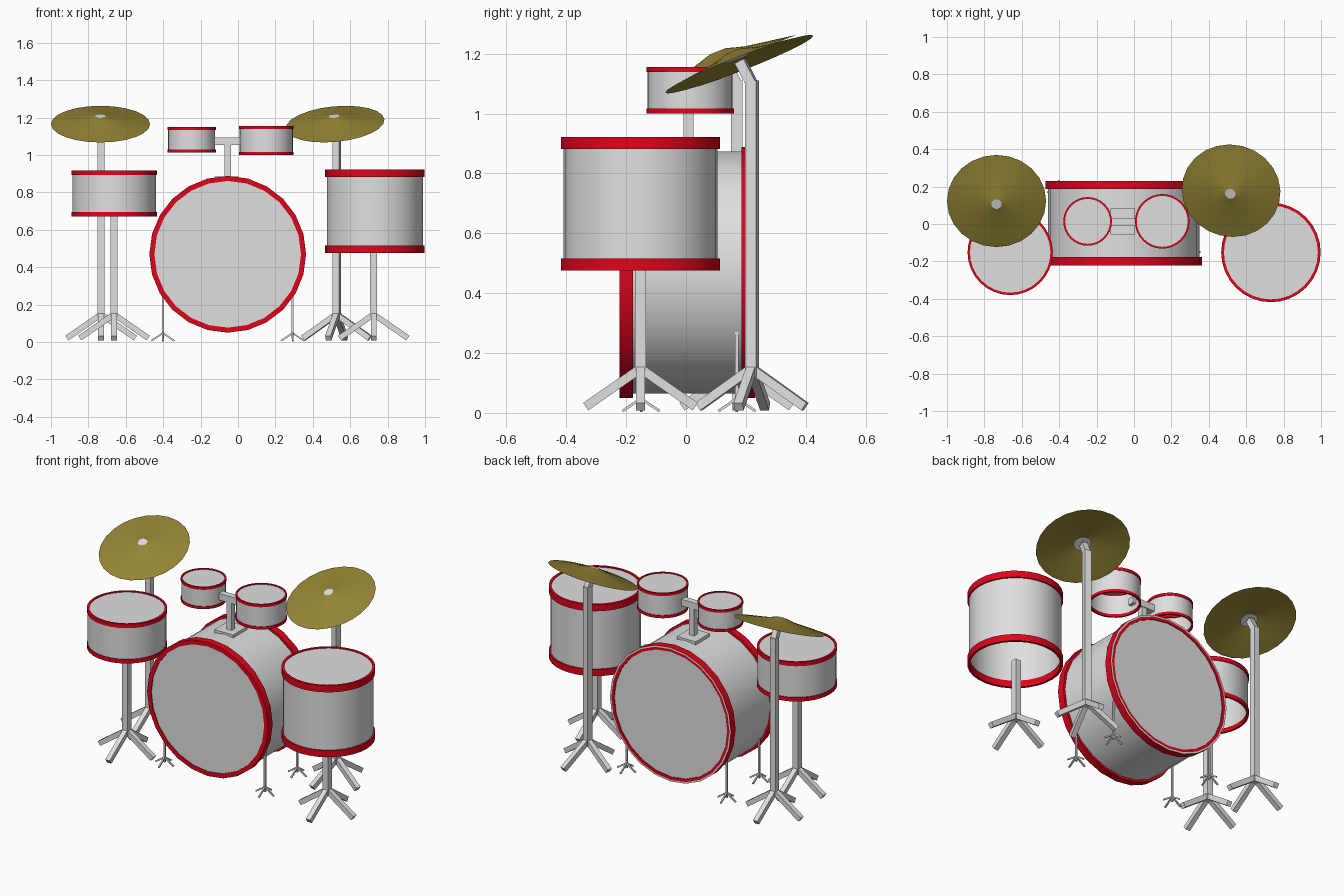
import bpy, bmesh
from math import sin, cos, pi, radians
from mathutils import Matrix, Vector

if "Cube" in bpy.data.objects:
    bpy.data.objects.remove(bpy.data.objects["Cube"])


def material(name, rgb):
    m = bpy.data.materials.new(name)
    m.diffuse_color = (*rgb, 1)
    m.use_nodes = True
    m.node_tree.nodes["Principled BSDF"].inputs["Base Color"].default_value = m.diffuse_color
    return m


GREY = material("light grey", (0.74, 0.74, 0.74))
RED = material("red", (0.75, 0.001, 0.011))
BRASS = material("brass", (0.30, 0.235, 0.036))


def finish(name, bm, mat, matrix=None, smooth=False):
    bmesh.ops.remove_doubles(bm, verts=bm.verts, dist=1e-5)
    bmesh.ops.recalc_face_normals(bm, faces=bm.faces)
    if matrix:
        bm.transform(matrix)
    me = bpy.data.meshes.new(name)
    bm.to_mesh(me)
    bm.free()
    me.materials.append(mat)
    ob = bpy.data.objects.new(name, me)
    bpy.context.collection.objects.link(ob)
    if smooth:
        bpy.ops.object.select_all(action='DESELECT')
        ob.select_set(True)
        bpy.context.view_layer.objects.active = ob
        bpy.ops.object.shade_smooth_by_angle(angle=radians(35))
    return ob


def lathe(name, profile, mat, matrix, n=32, closed=False):
    """Spin (radius, height) points round the local z axis."""
    bm = bmesh.new()
    rings = [[bm.verts.new((r * cos(2 * pi * i / n), r * sin(2 * pi * i / n), z))
              for i in range(n)] for r, z in profile]
    pairs = list(zip(rings, rings[1:]))
    if closed:
        pairs.append((rings[-1], rings[0]))
    for a, b in pairs:
        for i in range(n):
            j = (i + 1) % n
            bm.faces.new((a[i], a[j], b[j], b[i]))
    return finish(name, bm, mat, matrix, True)


def add_beam(bm, a, b, w):
    """Square bar from a to b."""
    a, b = Vector(a), Vector(b)
    d = b - a
    side = Vector((0, 0, 1)).cross(d)
    side = side.normalized() if side.length > 1e-5 else Vector((1, 0, 0))
    up = d.normalized().cross(side)
    rot = Matrix((side, up, d.normalized())).transposed().to_4x4()
    bmesh.ops.create_cube(bm, size=1, matrix=Matrix.Translation((a + b) / 2) @ rot
                          @ Matrix.Diagonal((w, w, d.length, 1)))


def box(name, lo, hi, mat):
    bm = bmesh.new()
    lo, hi = Vector(lo), Vector(hi)
    bmesh.ops.create_cube(bm, size=1, matrix=Matrix.Translation((lo + hi) / 2)
                          @ Matrix.Diagonal((*(hi - lo), 1)))
    return finish(name, bm, mat)


def drum(name, matrix, r, h, hoop, lip, inset, n=32, both=False):
    """Shell with a head on top, open below unless both, and two red hoops."""
    e = 0.005
    prof = [(r - inset, e), (r - inset, h - e), (0, h - e)]
    if both:
        prof.insert(0, (0, e))
    lathe(name + "_shell", prof, GREY, matrix, n)
    for part, z in (("lower", 0), ("upper", h - hoop)):
        lathe(f"{name}_{part}_hoop",
              [(r, z), (r, z + hoop), (r - lip, z + hoop), (r - lip, z)],
              RED, matrix, n, True)


def stand(name, x, y, top, w=0.038, reach=0.183, join=0.148, yaw=0, tip=None):
    """Post on four splayed legs, with an optional slanted tip."""
    bm = bmesh.new()
    add_beam(bm, (0, 0, join - 0.03), (0, 0, top), w)
    for k in range(4):
        a = k * pi / 2
        add_beam(bm, (0, 0, join), (reach * cos(a), reach * sin(a), w * 0.55), w * 0.8)
    if tip:
        add_beam(bm, (0, 0, top - 0.01), tip, w * 0.9)
    finish(name, bm, GREY, Matrix.Translation((x, y, 0)) @ Matrix.Rotation(yaw, 4, 'Z'))


T = Matrix.Translation

# Bass drum, lying along y, with a thin grey rim on the back hoop
bass = T((-0.055, 0.231, 0.469)) @ Matrix.Rotation(pi / 2, 4, 'X')
drum("bass_drum", bass, 0.419, 0.453, 0.045, 0.027, 0.014, 24, True)
lathe("bass_drum_back_rim", [(0.419, -0.002), (0.409, -0.002)], GREY, bass, 24)
for sx in (-1, 1):
    for y in (-0.15, 0.17):
        stand("bass_spur", -0.055 + sx * 0.347, y, 0.275, 0.011, 0.062, 0.048)

# Upright drums
drum("floor_tom", T((0.732, -0.152, 0.475)), 0.266, 0.447, 0.041, 0.015, 0.009)
drum("snare", T((-0.662, -0.152, 0.671)), 0.228, 0.246, 0.025, 0.013, 0.005)
drum("left_tom", T((-0.248, 0.014, 1.013)), 0.13, 0.137, 0.016, 0.010, 0.004)
drum("right_tom", T((0.151, 0.014, 1.0)), 0.146, 0.156, 0.017, 0.010, 0.004)
stand("floor_tom_stand", 0.725, -0.152, 0.50)
stand("snare_stand", -0.663, -0.152, 0.69)

# Tom mount on the bass drum
box("tom_mount_plate", (-0.125, -0.056, 0.855), (0.005, 0.083, 0.885), GREY)
box("tom_mount_post", (-0.073, -0.009, 0.87), (-0.037, 0.025, 1.06), GREY)
box("tom_mount_arm", (-0.145, -0.011, 1.053), (0.03, 0.029, 1.094), GREY)

# Cymbals and their stands
for side, x, y, px, py, yaw in (("left", -0.735, 0.123, -0.732, 0.17, 0),
                                ("right", 0.519, 0.178, 0.527, 0.220, radians(-14))):
    m = T((x, y, 1.165)) @ Matrix.Rotation(yaw, 4, 'Z') @ Matrix.Rotation(radians(21.7), 4, 'X')
    lathe(side + "_cymbal", [(0.265, 0), (0.09, 0.028), (0.028, 0.046)], BRASS, m, 24)
    lathe(side + "_cymbal_hub", [(0, 0.046), (0.028, 0.046), (0.05, 0.02), (0, 0.02)], GREY, m, 16)
    stand(side + "_cymbal_stand", px, py, 1.11, yaw=yaw, tip=(0, -0.04, 1.175))
